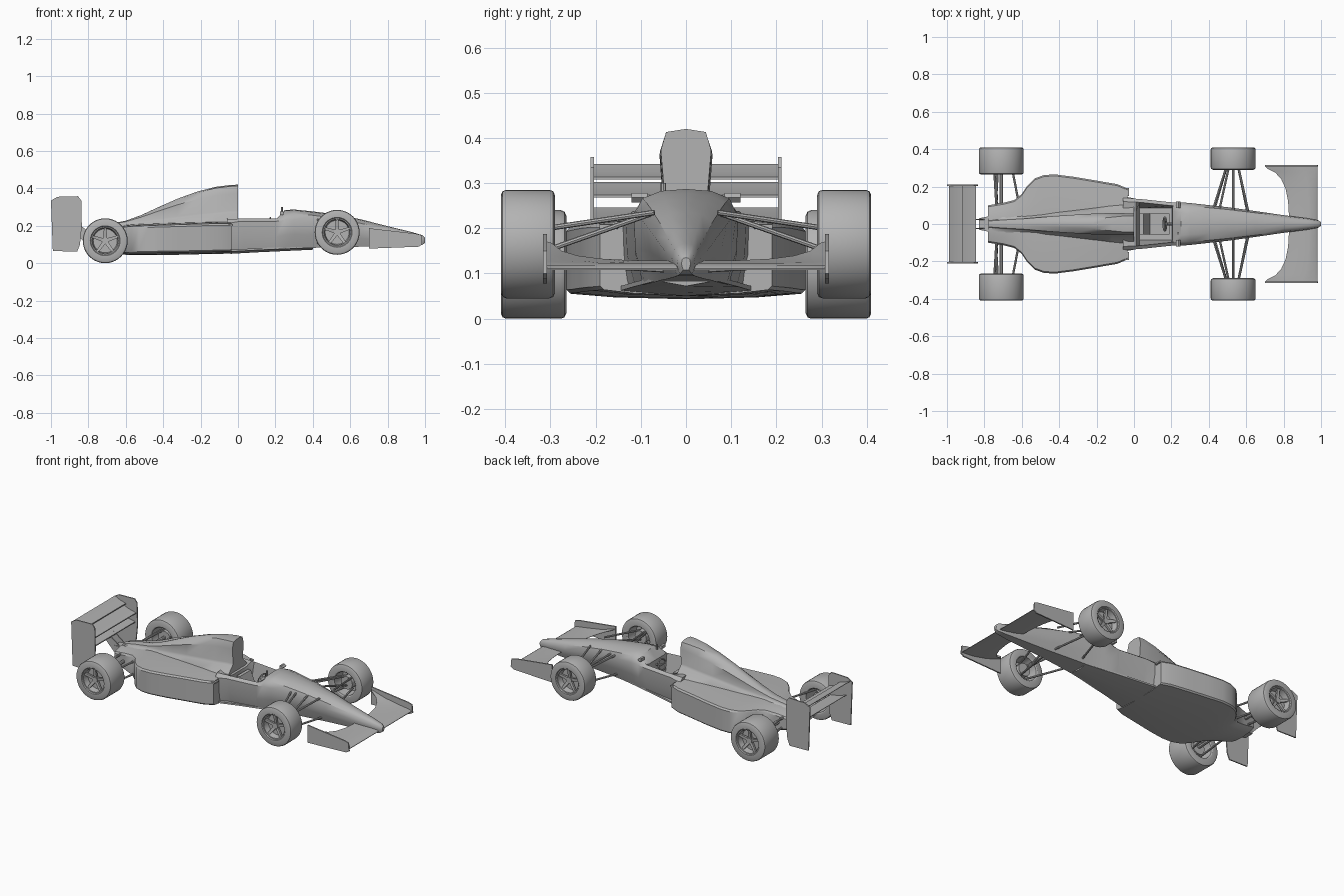
import bpy, bmesh, math
from mathutils import Vector

if "Cube" in bpy.data.objects:
    bpy.data.objects.remove(bpy.data.objects["Cube"], do_unlink=True)

grey = bpy.data.materials.new("plain grey")
grey.use_nodes = True
grey.diffuse_color = (0.45, 0.45, 0.45, 1)
grey.node_tree.nodes["Principled BSDF"].inputs["Base Color"].default_value = (0.45, 0.45, 0.45, 1)


def finish(bm, name, angle=32):
    bmesh.ops.remove_doubles(bm, verts=bm.verts, dist=1e-5)
    bmesh.ops.recalc_face_normals(bm, faces=bm.faces)
    me = bpy.data.meshes.new(name)
    bm.to_mesh(me)
    bm.free()
    me.shade_smooth()
    me.set_sharp_from_angle(angle=math.radians(angle))
    me.materials.append(grey)
    ob = bpy.data.objects.new(name, me)
    bpy.context.collection.objects.link(ob)
    return ob


def add_loft(bm, rings, caps=True):
    loops = [[bm.verts.new(p) for p in r] for r in rings]
    n = len(loops[0])
    for a, b in zip(loops, loops[1:]):
        for i in range(n):
            j = (i + 1) % n
            bm.faces.new((a[i], a[j], b[j], b[i]))
    if caps:
        bm.faces.new(loops[0])
        bm.faces.new(loops[-1])


def loft(name, rings, angle=32, caps=True):
    bm = bmesh.new()
    add_loft(bm, rings, caps)
    return finish(bm, name, angle)


def ring_x(x, half):
    """Mirror a half section, listed from bottom centre to top centre."""
    return [(x, y, z) for y, z in half] + [(x, -y, z) for y, z in half[-2:0:-1]]


def prism(name, xz, y0, y1):
    return loft(name, [[(x, y, z) for x, z in xz] for y in (y0, y1)], 25)


def rod(bm, a, b, r, sides=8):
    a, b = Vector(a), Vector(b)
    q = (b - a).to_track_quat('Z', 'Y')
    circ = [q @ Vector((r * math.cos(t), r * math.sin(t), 0))
            for t in (2 * math.pi * i / sides for i in range(sides))]
    add_loft(bm, [[a + c for c in circ], [b + c for c in circ]])


def interp(table, x):
    """Linear lookup in a table with descending keys."""
    for a, b in zip(table, table[1:]):
        if a[0] >= x >= b[0]:
            t = (a[0] - x) / (a[0] - b[0])
            return [p + (q - p) * t for p, q in zip(a[1:], b[1:])]


# Monocoque and nose: x, bottom half width, shoulder half width, bottom z, shoulder z, top z
tub = [(1.0, .006, .010, .108, .122, .135), (.985, .014, .020, .098, .125, .150),
       (.93, .020, .030, .094, .132, .166), (.80, .030, .047, .091, .150, .198),
       (.65, .040, .069, .088, .180, .236), (.50, .055, .090, .085, .208, .264),
       (.40, .065, .101, .082, .222, .277), (.30, .080, .112, .078, .232, .287)]
rings = []
for x, wb, ws, zb, zs, zt in tub:
    zm = (zb + zs) / 2
    rings.append(ring_x(x, [(0, zb), (wb, zb), ((wb + ws) * .53, zm), (ws, zs),
                            (ws * .86, zs + (zt - zs) * .62), (ws * .5, zs + (zt - zs) * .92), (0, zt)]))
# Windscreen edge, then the open cockpit trough
rings.append(ring_x(.25, [(0, .076), (.09, .076), (.112, .15), (.116, .232),
                          (.094, .262), (.06, .280), (0, .284)]))
for x, w, tz in ((.205, .120, .232), (.200, .120, .115), (.03, .138, .10), (.012, .139, .222)):
    rings.append(ring_x(x, [(0, .074), (w - .025, .074), (w - .008, .14), (w - .004, .224),
                            (w - .022, .238), (.085 if tz < .2 else .07, tz), (0, tz)]))
rings.append(ring_x(-.06, [(0, .06), (.13, .06), (.14, .14), (.142, .212), (.12, .236), (.07, .24), (0, .24)]))
loft("monocoque", rings, 38)

# Floor and sidepods: x, half width, edge bottom z, edge top z, centre top z
pods = [(-.035, .19, .064, .212, .225), (-.09, .213, .062, .212, .225), (-.20, .232, .060, .210, .222),
        (-.32, .252, .057, .206, .218), (-.42, .265, .056, .203, .214), (-.48, .262, .055, .201, .212),
        (-.53, .244, .055, .199, .21), (-.57, .205, .055, .197, .208), (-.60, .160, .057, .194, .205),
        (-.64, .128, .062, .188, .20), (-.70, .113, .075, .178, .195), (-.78, .100, .095, .165, .185)]
rings = []
for x, w, zb, zs, zt in pods:
    rings.append(ring_x(x, [(0, zb - .012), (w * .6, zb - .008), (w - .008, zb), (w, zb + .008),
                            (w, zs - .01), (w - .008, zs), (w * .6, (zs + zt) / 2), (0, zt)]))
loft("sidepods", rings, 35)

# Shallow floor tray joining the tub to the sidepods
loft("floor_tray", [ring_x(x, [(0, z), (w, z + .012), (w, z + .022), (0, z + .022)])
                    for x, w, z in ((.40, .065, .072), (.10, .118, .058), (-.04, .145, .050))])

# Engine cover and airbox: x, base, neck, crown half widths, neck z, top z
cover = [(0, .100, .048, .044, .280, .420), (-.04, .104, .050, .044, .280, .418), (-.12, .100, .052, .036, .272, .408),
         (-.22, .090, .050, .027, .262, .382), (-.32, .080, .046, .021, .250, .346),
         (-.42, .070, .042, .017, .238, .302), (-.52, .062, .036, .013, .225, .256),
         (-.60, .056, .030, .011, .212, .227), (-.70, .048, .024, .010, .198, .208),
         (-.775, .030, .018, .008, .182, .190)]
rings = []
for x, wb, wn, wc, zn, zt in cover:
    h = zt - zn
    rings.append(ring_x(x, [(0, .16), (wb, .16), (wb, .222 + x * .05), (wn * 1.15, zn - .012 if zn > .215 else zn - .004),
                            (wn, zn), (wn * .85 + .015 * h / .14, zn + h * .66), (wc, zt - h * .05), (0, zt)]))
loft("engine_cover", rings, 40)

# Cockpit fittings
prism("seat", [(.03, .10), (.19, .10), (.19, .125), (.085, .13), (.05, .215), (.03, .215)], -.055, .055)
bm = bmesh.new()
rim = [Vector((.165 + .008 * math.sin(t), .036 * math.cos(t), .212 + .030 * math.sin(t)))
       for t in (2 * math.pi * i / 16 for i in range(17))]
for a, b in zip(rim, rim[1:]):
    rod(bm, a, b, .005, 6)
rod(bm, (.165, -.034, .212), (.165, .034, .212), .004, 6)
rod(bm, (.165, 0, .212), (.23, 0, .195), .007)
finish(bm, "steering_wheel")

bm = bmesh.new()
rod(bm, (.235, -.05, .27), (.235, -.05, .300), .006)
finish(bm, "camera_stub")


def wheel(name, x, z, s, y_in, y_out, r=.12):
    seg = 40
    w = y_out - y_in
    mid = y_out - .042
    # Tyre and dished rim as one lathe profile: radius, y
    prof = [(.0, mid - .006), (.066, mid - .006), (.072, y_in + .004), (.078, y_in), (r - .012, y_in),
            (r - .003, y_in + .004), (r, y_in + .012), (r, y_out - .012), (r - .003, y_out - .004),
            (r - .012, y_out), (.080, y_out), (.076, y_out - .005), (.070, y_out - .006),
            (.064, mid), (.0, mid)]
    bm = bmesh.new()
    loops = []
    for i in range(seg):
        t = 2 * math.pi * i / seg
        loops.append([(x + p * math.cos(t), s * y, z + p * math.sin(t)) for p, y in prof])
    n = len(prof)
    cols = [[bm.verts.new(p) for p in l] for l in loops]
    for i in range(seg):
        a, b = cols[i], cols[(i + 1) % seg]
        for j in range(n - 1):
            bm.faces.new((a[j], a[j + 1], b[j + 1], b[j]))
    bmesh.ops.remove_doubles(bm, verts=bm.verts, dist=1e-6)
    bmesh.ops.dissolve_degenerate(bm, edges=bm.edges, dist=1e-6)
    # Five spokes and the hub
    for k in range(5):
        t = math.pi / 2 + 2 * math.pi * k / 5
        u, v = Vector((math.cos(t), 0, math.sin(t))), Vector((-math.sin(t), 0, math.cos(t)))
        c = Vector((x, 0, z))
        ring = []
        for rad, hw, top in ((.012, .010, y_out - .022), (.069, .007, y_out - .012)):
            ring.append([c + u * rad + v * a + Vector((0, s * y, 0))
                         for a, y in ((-hw, top), (hw, top), (hw, top - .012), (-hw, top - .012))])
        add_loft(bm, ring)
    rod(bm, (x, s * (mid - .03), z), (x, s * (y_out - .016), z), .018, 14)
    finish(bm, name)


# Wheels, suspension, mirrors, mirrored side to side
for s, side in ((1, "left"), (-1, "right")):
    wheel("front_wheel_" + side, .53, .165, s, .29, .41)
    wheel("rear_wheel_" + side, -.71, .12, s, .265, .41)
    bm = bmesh.new()
    for xw, xb in ((.505, .42), (.515, .455), (.55, .61)):
        rod(bm, (xw, s * .34, .195), (xb, s * .07, .235), .006)
    for xw, xb in ((.505, .42), (.55, .61)):
        rod(bm, (xw, s * .34, .125), (xb, s * .045, .108), .006)
    rod(bm, (.53, s * .34, .14), (.53, s * .07, .235), .006)
    rod(bm, (.53, s * .31, .165), (.53, s * .36, .165), .04, 14)
    finish(bm, "front_suspension_" + side)
    bm = bmesh.new()
    for xw, xb, zw, zb in ((-.75, -.735, .15, .165), (-.725, -.74, .16, .16), (-.66, -.61, .15, .165),
                           (-.745, -.73, .085, .10), (-.66, -.61, .08, .085)):
        rod(bm, (xw, s * .34, zw), (xb, s * .08, zb), .006)
    rod(bm, (-.71, s * .36, .12), (-.71, s * .08, .13), .010)
    rod(bm, (-.71, s * .29, .12), (-.71, s * .35, .12), .042, 14)
    finish(bm, "rear_suspension_" + side)
    a, b = sorted((s * .085, s * .121))
    prism("mirror_" + side, [(.225, .259), (.238, .257), (.248, .268), (.238, .278), (.225, .277)], a, b)

    # Sidepod intake: dark-lipped frame around a stepped duct
    a, b = sorted((s * .150, s * .192))
    prism("intake_lip_" + side, [(-.05, .196), (-.026, .200), (-.026, .208), (-.05, .211)], a, b)

    # End plates
    a, b = sorted((s * .308, s * .316))
    prism("front_endplate_" + side, [(.70, .078), (.965, .088), (.985, .10), (.98, .150), (.95, .158), (.70, .187)], a, b)
    a, b = sorted((s * .204, s * .211))
    prism("rear_endplate_" + side, [(-.99, .065), (-.86, .062), (-.845, .10), (-.835, .20), (-.838, .335),
                                    (-.855, .358), (-.965, .355), (-1.0, .335)], a, b)

# Front wing with curved trailing edge
half = [(.312, .70), (.298, .71), (.275, .755), (.24, .787), (.19, .81), (.12, .824), (.05, .828)]
rings = []
for y, xt in half + [(-y, xt) for y, xt in half[::-1]]:
    ring_top, ring_bot = [], []
    for t, th in ((0, .003), (.06, .009), (.3, .013), (.65, .009), (1, .002)):
        x = .98 + (xt - .98) * t
        z = .108 + .062 * ((.98 - x) / .28) ** 2
        ring_top.append((x, y, z + th))
        ring_bot.append((x, y, z))
    rings.append(ring_top + ring_bot[::-1])
loft("front_wing", rings)

# Rear wing: upper flap, main plane and lower plane
for name, pts in (("rear_wing_flap", ((-.99, .342), (-.955, .325), (-.915, .314))),
                  ("rear_wing_main", ((-.935, .303), (-.90, .288), (-.845, .274))),
                  ("rear_wing_lower", ((-.96, .246), (-.91, .228), (-.85, .218)))):
    up = [(x, z) for x, z in pts]
    low = [(x, z - t) for (x, z), t in zip(pts, (.003, .010, .006))]
    prism(name, up + low[::-1], -.207, .207)

# Gearbox tail and wing pylons
loft("gearbox", [ring_x(x, [(0, z0), (w, z0), (w, z1), (0, z1)])
                 for x, w, z0, z1 in ((-.76, .045, .10, .175), (-.83, .030, .11, .165))])
for s, side in ((1, "left"), (-1, "right")):
    a, b = sorted((s * .022, s * .028))
    prism("wing_pylon_" + side, [(-.77, .125), (-.83, .12), (-.93, .225), (-.87, .222), (-.80, .17)], a, b)
